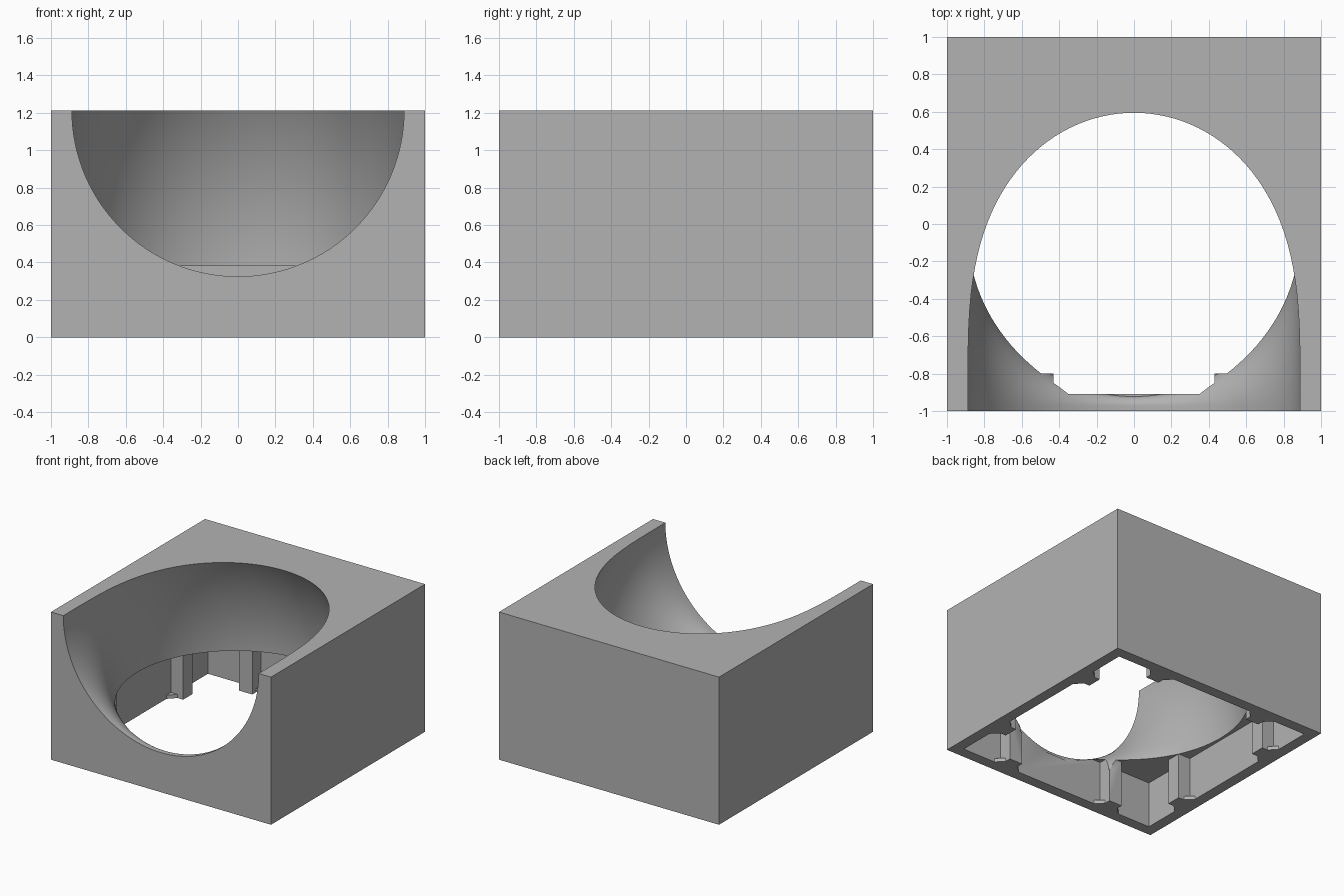
import bpy, bmesh
from math import cos, sin, pi
from mathutils import Matrix

cube = bpy.data.objects.get("Cube")
if cube:
    bpy.data.objects.remove(cube)

HEIGHT = 1.213
INNER = 0.91        # inside face of the walls
CEILING = 0.38      # top of the lower chamber
BORE = 0.888        # elbow bore radius
BEND = 0.938        # elbow bend radius
BEND_Y, BEND_Z = -0.972, HEIGHT - BEND

grey = bpy.data.materials.new("plain grey")
grey.use_nodes = True
colour = (0.45, 0.45, 0.45, 1)
grey.diffuse_color = colour
grey.node_tree.nodes["Principled BSDF"].inputs["Base Color"].default_value = colour


def make_object(name, bm):
    bmesh.ops.recalc_face_normals(bm, faces=bm.faces)
    mesh = bpy.data.meshes.new(name)
    bm.to_mesh(mesh)
    bm.free()
    mesh.materials.append(grey)
    obj = bpy.data.objects.new(name, mesh)
    bpy.context.collection.objects.link(obj)
    return obj


def prism(name, outline, bottom, top, turn=0):
    bm = bmesh.new()
    face = bm.faces.new([bm.verts.new((x, y, bottom)) for x, y in outline])
    extruded = bmesh.ops.extrude_face_region(bm, geom=[face])["geom"]
    verts = [v for v in extruded if isinstance(v, bmesh.types.BMVert)]
    bmesh.ops.translate(bm, verts=verts, vec=(0, 0, top - bottom))
    bmesh.ops.rotate(bm, verts=bm.verts, matrix=Matrix.Rotation(turn, 3, "Z"))
    return make_object(name, bm)


def square(half):
    return [(-half, -half), (half, -half), (half, half), (-half, half)]


def combine(target, tool, operation):
    mod = target.modifiers.new(operation, "BOOLEAN")
    mod.operation, mod.solver, mod.object = operation, "EXACT", tool
    bpy.context.view_layer.objects.active = target
    bpy.ops.object.modifier_apply(modifier=mod.name)
    bpy.data.objects.remove(tool)


def elbow(name, sides=128, steps=64):
    # Round bore entering from the front and bending down through the floor
    bm = bmesh.new()
    rings = []
    for i in range(-1, steps + 1):
        bend = pi / 2 * (1 - max(i, 0) / steps)
        shift = -0.2 if i < 0 else 0
        ring = []
        for j in range(sides):
            a = 2 * pi * j / sides
            reach = BEND + BORE * sin(a)
            ring.append(bm.verts.new((BORE * cos(a), BEND_Y + shift + reach * cos(bend),
                                      BEND_Z + reach * sin(bend))))
        rings.append(ring)
    for near, far in zip(rings, rings[1:]):
        for j in range(sides):
            k = (j + 1) % sides
            bm.faces.new((near[j], near[k], far[k], far[j]))
    bm.faces.new(rings[0])
    bm.faces.new(rings[-1])
    return make_object(name, bm)


# Block with an open chamber underneath
body = prism("housing_block", square(1), 0, HEIGHT)
combine(body, prism("chamber_cutter", square(INNER), -0.1, CEILING), "DIFFERENCE")

# Two ribs with splayed feet on each of the four walls
for quarter in range(4):
    for mid in (-0.49, 0.49):
        rib = [(mid - 0.06, -0.95), (mid + 0.06, -0.95), (mid + 0.06, -0.8), (mid - 0.06, -0.8)]
        foot = [(mid - 0.16, -0.95), (mid + 0.16, -0.95), (mid + 0.05, -0.84), (mid - 0.05, -0.84)]
        combine(body, prism("rib", rib, 0, CEILING + 0.04, quarter * pi / 2), "UNION")
        combine(body, prism("rib_foot", foot, 0, 0.03, quarter * pi / 2), "UNION")

# Curved bore
combine(body, elbow("bore_cutter"), "DIFFERENCE")

bpy.ops.object.select_all(action="DESELECT")
body.select_set(True)
bpy.context.view_layer.objects.active = body
bpy.ops.object.shade_smooth_by_angle(angle=pi / 6)
